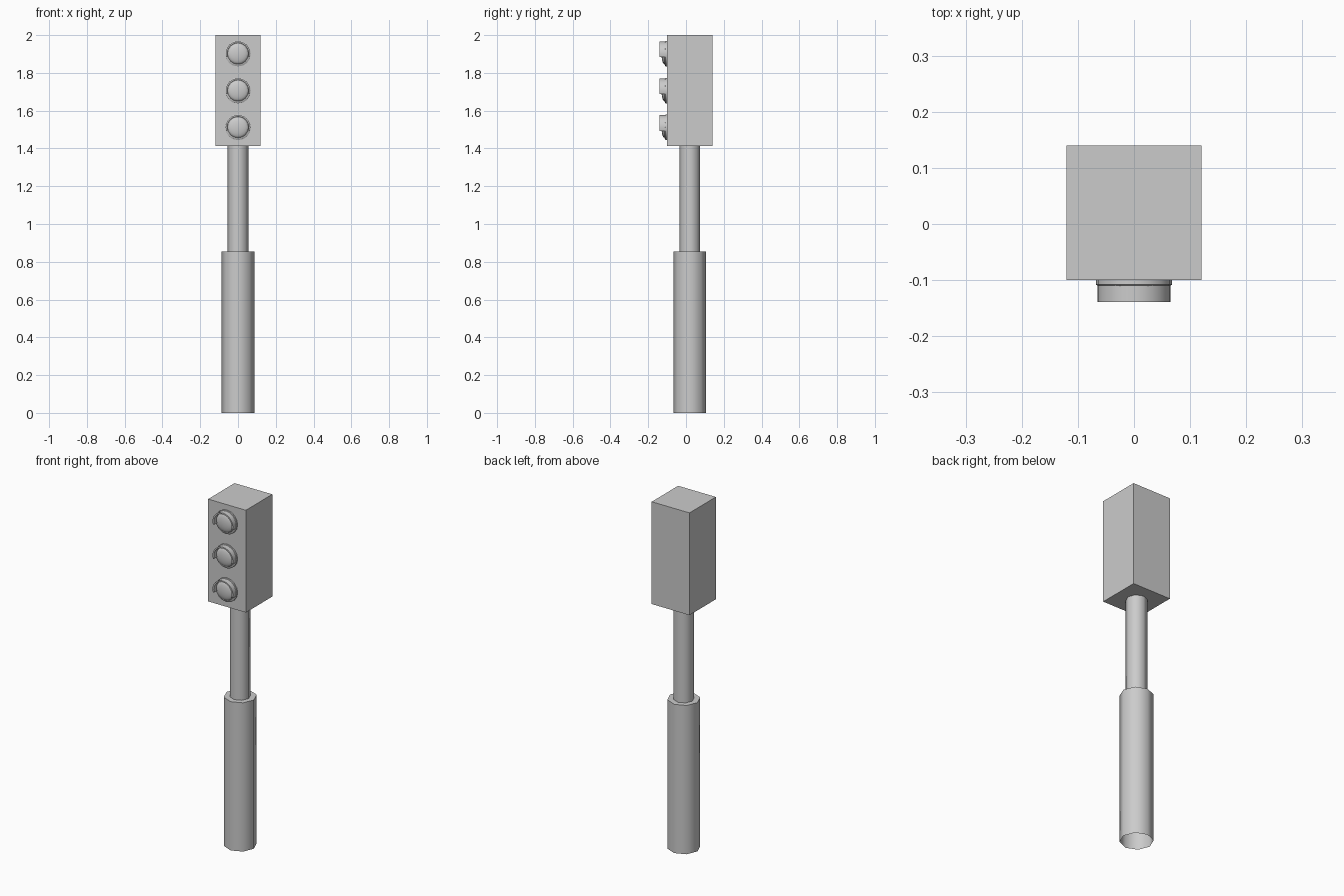
import bpy, bmesh, math
from mathutils import Matrix

default = bpy.data.objects.get("Cube")
if default:
    bpy.data.objects.remove(default, do_unlink=True)

GREY = (0.6, 0.6, 0.6, 1.0)
grey = bpy.data.materials.new("plain_grey")
grey.use_nodes = True
grey.diffuse_color = GREY
grey.node_tree.nodes["Principled BSDF"].inputs["Base Color"].default_value = GREY

CENTRE_Y = 0.02
FACE_Y = -0.10
FORWARD = Matrix.Rotation(math.pi / 2, 4, "X")   # turns +z to -y


def finish(name, bm, smooth=True):
    mesh = bpy.data.meshes.new(name)
    bm.to_mesh(mesh)
    bm.free()
    mesh.materials.append(grey)
    obj = bpy.data.objects.new(name, mesh)
    bpy.context.collection.objects.link(obj)
    if smooth:
        bpy.ops.object.select_all(action="DESELECT")
        obj.select_set(True)
        bpy.context.view_layer.objects.active = obj
        bpy.ops.object.shade_smooth_by_angle(angle=math.radians(50))
    return obj


def lathe(name, profile, sides, matrix, start=0.0, sweep=math.tau, closed=False):
    """Spin (radius, height) points about z, then place the result."""
    bm = bmesh.new()
    verts = [bm.verts.new((r * math.cos(start), r * math.sin(start), h)) for r, h in profile]
    pairs = list(zip(verts, verts[1:]))
    if closed:
        pairs.append((verts[-1], verts[0]))
    edges = [bm.edges.new(p) for p in pairs]
    if closed:
        bm.faces.new(verts)
    bmesh.ops.spin(bm, geom=verts + edges, cent=(0, 0, 0), axis=(0, 0, 1),
                   angle=sweep, steps=sides)
    if closed:      # cap the far end of a partial sweep
        bmesh.ops.holes_fill(bm, edges=[e for e in bm.edges if e.is_boundary])
    bmesh.ops.remove_doubles(bm, verts=bm.verts, dist=1e-5)
    bmesh.ops.recalc_face_normals(bm, faces=bm.faces)
    bm.transform(matrix)
    return finish(name, bm)


# Post: wide sleeve open at the foot, with a thinner pole above
stand = Matrix.Translation((0, CENTRE_Y, 0))
lathe("lower_post", [(0.087, 0), (0.087, 0.855), (0, 0.855)], 8, stand)
lathe("upper_pole", [(0.055, 0.85), (0.055, 1.415)], 8, stand)

# Signal housing
bm = bmesh.new()
bmesh.ops.create_cube(bm, size=1)
bm.transform(Matrix.Translation((0, CENTRE_Y, 1.706)) @ Matrix.Diagonal((0.24, 0.24, 0.588, 1)))
finish("signal_housing", bm, smooth=False)

# Three domed lamps, each under a curved visor
dome = [(0.056 * math.cos(a), 0.014 + 0.016 * math.sin(a))
        for a in (math.radians(18 * i) for i in range(5))]
lens = [(0.068, 0), (0.068, 0.008), (0.058, 0.014)] + dome + [(0, 0.03)]
visor = [(0.065, 0), (0.065, 0.039), (0.057, 0.039), (0.057, 0)]
droop = math.radians(17)
for name, z in (("bottom", 1.512), ("middle", 1.706), ("top", 1.902)):
    place = Matrix.Translation((0, FACE_Y, z)) @ FORWARD
    lathe(name + "_lens", lens, 16, place)
    lathe(name + "_visor", visor, 14, place, -droop, math.pi + 2 * droop, closed=True)
